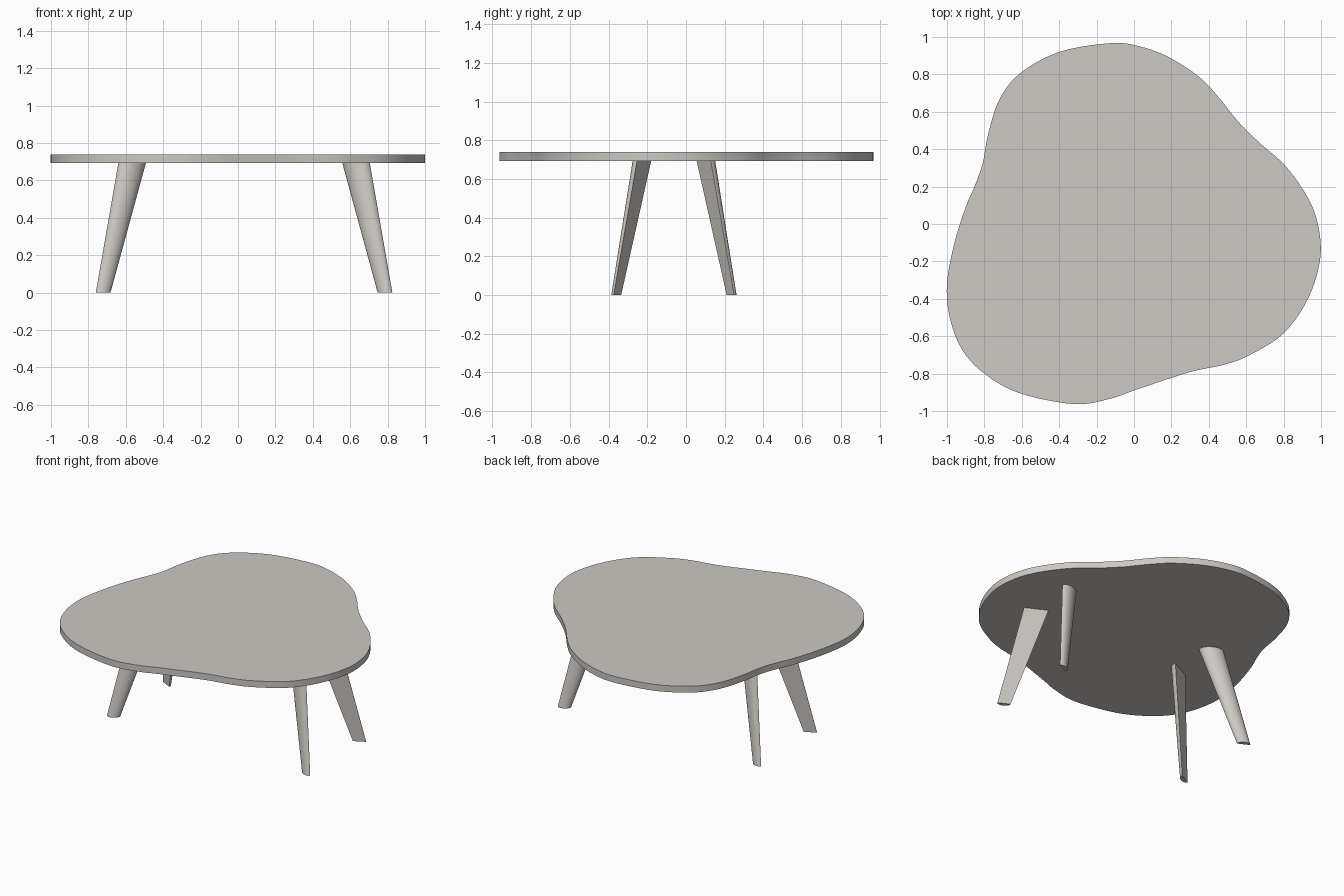
import bpy, bmesh, math
from mathutils import Vector

if "Cube" in bpy.data.objects:
    bpy.data.objects.remove(bpy.data.objects["Cube"])

grey = bpy.data.materials.new("warm grey")
grey.diffuse_color = (0.61, 0.58, 0.545, 1)
grey.use_nodes = True
grey.node_tree.nodes["Principled BSDF"].inputs["Base Color"].default_value = grey.diffuse_color


def loft(name, lower, upper):
    """Closed solid between two matching rings of points."""
    bm = bmesh.new()
    a = [bm.verts.new(p) for p in lower]
    b = [bm.verts.new(p) for p in upper]
    n = len(a)
    bm.faces.new(a)
    bm.faces.new(b)
    for i in range(n):
        j = (i + 1) % n
        bm.faces.new((a[i], a[j], b[j], b[i]))
    bmesh.ops.recalc_face_normals(bm, faces=bm.faces)
    me = bpy.data.meshes.new(name)
    bm.to_mesh(me)
    bm.free()
    me.materials.append(grey)
    ob = bpy.data.objects.new(name, me)
    bpy.context.collection.objects.link(ob)
    bpy.ops.object.select_all(action='DESELECT')
    ob.select_set(True)
    bpy.context.view_layer.objects.active = ob
    bpy.ops.object.shade_smooth_by_angle(angle=math.radians(35))
    return ob


def smooth_loop(pts, steps):
    """Closed Catmull-Rom curve through the points."""
    out, n = [], len(pts)
    for i in range(n):
        p0, p1, p2, p3 = (Vector(pts[(i + k) % n]) for k in (-1, 0, 1, 2))
        for s in range(steps):
            t = s / steps
            out.append(0.5 * (2 * p1 + (p2 - p0) * t
                              + (2 * p0 - 5 * p1 + 4 * p2 - p3) * t ** 2
                              + (3 * p1 - p0 - 3 * p2 + p3) * t ** 3))
    return out


# Free-form three-lobed table top
Z0, Z1 = 0.693, 0.738
outline = [(-.125, .967), (-.40, .92), (-.61, .805), (-.72, .665), (-.78, .48),
           (-.81, .32), (-.853, .20), (-.90, .09), (-.96, -.10), (-1.0, -.32),
           (-.985, -.50), (-.92, -.67), (-.80, -.80), (-.61, -.905), (-.32, -.963),
           (-.13, -.935), (.0, -.89), (.19, -.826), (.32, -.786), (.49, -.75),
           (.62, -.70), (.80, -.585), (.93, -.40), (.995, -.19), (.985, -.01),
           (.93, .14), (.81, .31), (.67, .435), (.555, .55), (.455, .675),
           (.35, .785), (.19, .89), (.03, .95)]
loop = smooth_loop(outline, 5)
loft("table_top", [(p.x, p.y, Z0) for p in loop], [(p.x, p.y, Z1) for p in loop])


# Splayed, tapered legs with a half-oval section
CX, CY = 0.0325, -0.0625
TILT = math.radians(27)


def leg_ring(cx, cy, half_width, depth, z, sx, sy):
    ring = []
    for i in range(25):
        a = math.pi * i / 24
        u, v = half_width * math.cos(a), depth * math.sin(a)
        x = cx + u * math.cos(TILT) - v * math.sin(TILT)
        y = cy + u * math.sin(TILT) + v * math.cos(TILT)
        ring.append((CX + sx * x, CY + sy * y, z))
    return ring


for sx, side in ((-1, "left"), (1, "right")):
    for sy, end in ((-1, "front"), (1, "back")):
        foot = leg_ring(.7545, .292, .043, .028, 0, sx, sy)
        head = leg_ring(.6005, .154, .0805, .0525, Z0, sx, sy)
        loft(f"{end}_{side}_leg", foot, head)
